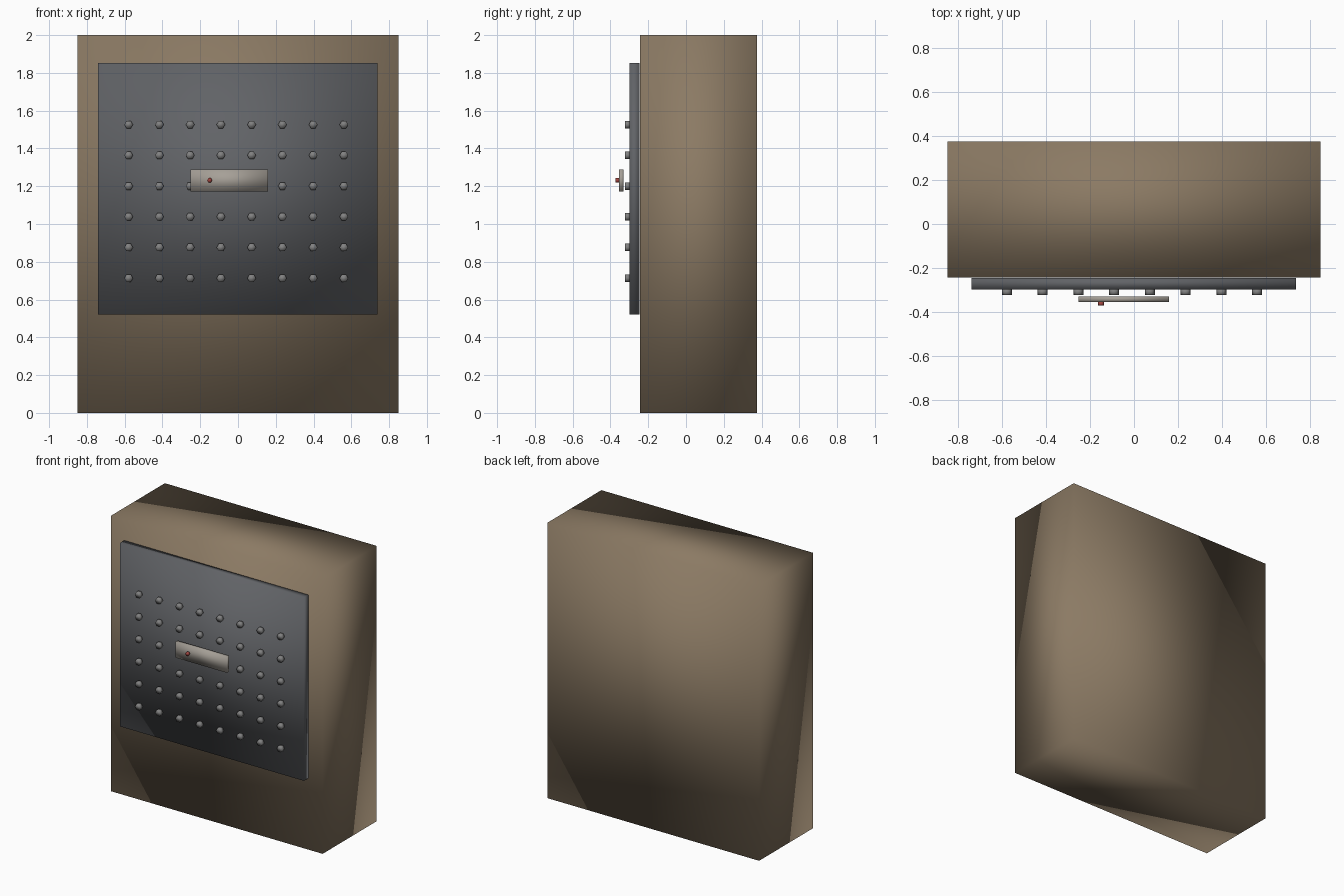
import bpy, math

if "Cube" in bpy.data.objects:
    bpy.data.objects.remove(bpy.data.objects["Cube"])


def material(name, rgb):
    m = bpy.data.materials.new(name)
    m.diffuse_color = (*rgb, 1)
    m.use_nodes = True
    m.node_tree.nodes["Principled BSDF"].inputs["Base Color"].default_value = m.diffuse_color
    return m


BROWN = material("brown", (0.26, 0.195, 0.127))
DARK = material("dark_grey", (0.12, 0.125, 0.135))
STEEL = material("steel", (0.22, 0.22, 0.22))
PALE = material("pale", (0.38, 0.35, 0.31))
RED = material("red", (0.35, 0.06, 0.05))


def finish(name, mat):
    ob = bpy.context.object
    ob.name = name
    ob.data.materials.append(mat)
    bpy.ops.object.shade_smooth()
    return ob


def box(name, x, y, z, mat):
    bpy.ops.mesh.primitive_cube_add(size=1, location=[sum(r) / 2 for r in (x, y, z)])
    bpy.context.object.scale = [r[1] - r[0] for r in (x, y, z)]
    bpy.ops.object.transform_apply(location=False, rotation=False, scale=True)
    return finish(name, mat)


def stud(name, x, z, y0, y1, radius, mat):
    # hexagonal prism along y, corners pointing sideways
    bpy.ops.mesh.primitive_cylinder_add(
        vertices=6, radius=radius, depth=y1 - y0,
        location=(x, (y0 + y1) / 2, z), rotation=(math.pi / 2, math.pi / 2, 0))
    ob = finish(name, mat)
    ob.rotation_euler = (math.pi / 2, math.radians(30), 0)
    return ob


# cabinet body and front plate
box("cabinet", (-0.85, 0.85), (-0.243, 0.375), (0, 2), BROWN)
box("front_panel", (-0.74, 0.738), (-0.298, -0.247), (0.521, 1.852), DARK)

# grid of pegs
for row in range(6):
    for col in range(8):
        stud(f"peg_{row}_{col}", -0.579 + col * 0.1628, 0.713 + row * 0.1627,
             -0.323, -0.297, 0.023, STEEL)

# label plate with indicator
box("plate", (-0.252, 0.16), (-0.355, -0.33), (1.172, 1.288), PALE)
stud("indicator", -0.15, 1.231, -0.372, -0.354, 0.0135, RED)
